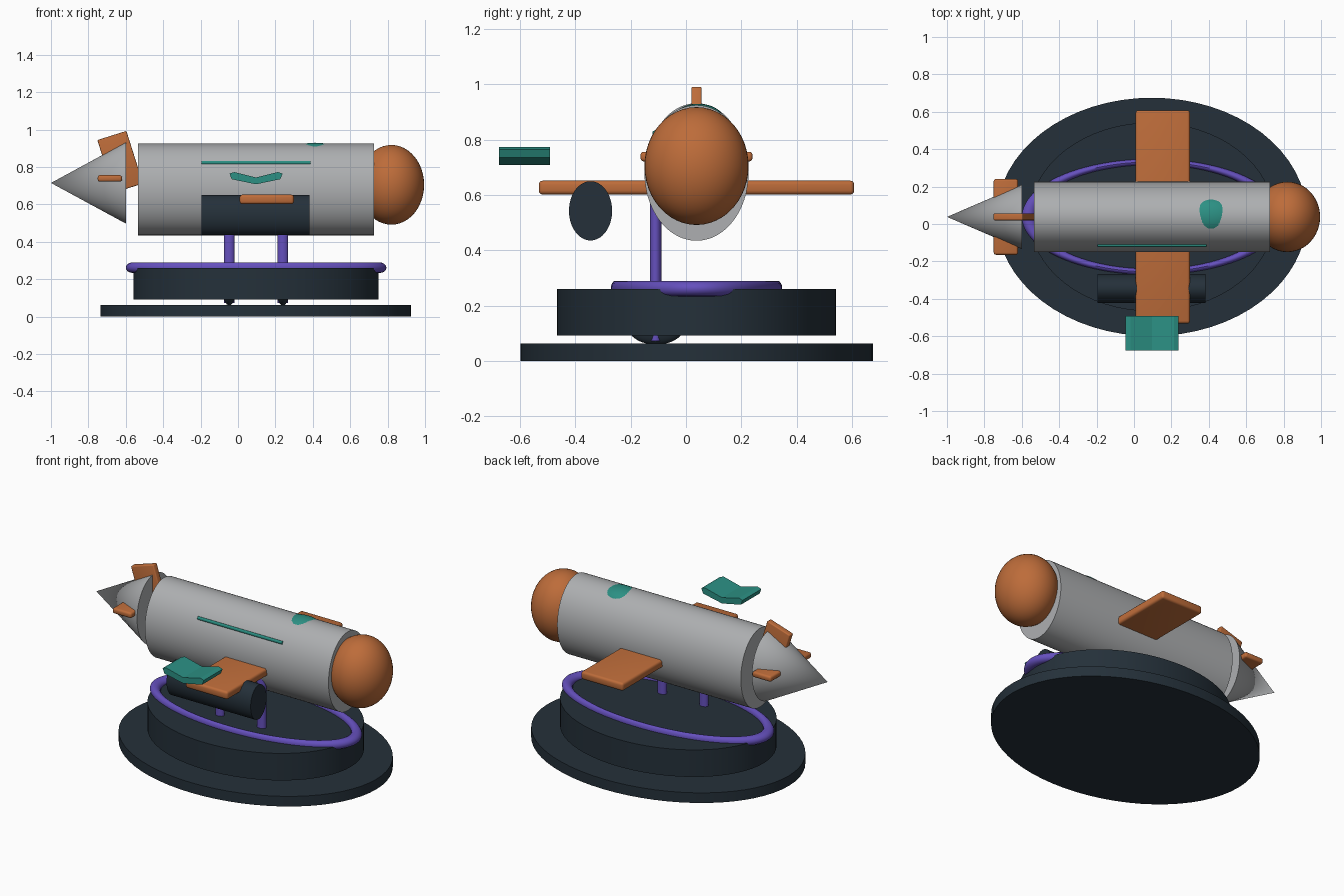
import bpy
from math import radians, pi

cube = bpy.data.objects.get("Cube")
if cube:
    bpy.data.objects.remove(cube, do_unlink=True)


def material(name, color):
    m = bpy.data.materials.new(name)
    m.use_nodes = True
    m.diffuse_color = (*color, 1)
    m.node_tree.nodes["Principled BSDF"].inputs["Base Color"].default_value = (*color, 1)
    return m


navy = material("dark navy", (0.018, 0.030, 0.042))
grey = material("hull grey", (0.42, 0.43, 0.44))
orange = material("burnt orange", (0.51, 0.15, 0.042))
teal = material("teal", (0.025, 0.28, 0.23))
purple = material("purple", (0.13, 0.08, 0.51))

MID = 0.038  # y of the craft's centre line


def finish(name, mat, size=(1, 1, 1), rot=(0, 0, 0), bevel=0, smooth=True):
    """Name, scale and shade the active object."""
    ob = bpy.context.object
    ob.name = name
    ob.data.name = name
    ob.data.materials.append(mat)
    ob.rotation_euler = rot
    bpy.ops.object.transform_apply(location=False, rotation=True, scale=False)
    ob.scale = size
    bpy.ops.object.transform_apply(location=False, rotation=False, scale=True)
    if bevel:
        mod = ob.modifiers.new("soft_edges", "BEVEL")
        mod.width = bevel
        mod.segments = 3
        bpy.ops.object.modifier_apply(modifier=mod.name)
    if smooth:
        bpy.ops.object.shade_smooth_by_angle(angle=radians(35))
    return ob


def cylinder(name, mat, loc, radii, axis="z"):
    """Elliptic cylinder; radii are half sizes along x, y and z."""
    bpy.ops.mesh.primitive_cylinder_add(vertices=64, radius=1, depth=2, location=loc)
    return finish(name, mat, radii, (0, pi / 2, 0) if axis == "x" else (0, 0, 0))


def ellipsoid(name, mat, loc, radii):
    bpy.ops.mesh.primitive_uv_sphere_add(segments=48, ring_count=24, radius=1, location=loc)
    return finish(name, mat, radii)


def box(name, mat, loc, size, bevel, tilt=0):
    bpy.ops.mesh.primitive_cube_add(size=1, location=loc)
    ob = finish(name, mat, size, bevel=bevel)
    ob.rotation_euler.y = tilt
    return ob


# Stand: two stacked discs and an oval ring
cylinder("base_disc", navy, (0.095, MID, 0.0315), (0.83, 0.637, 0.0315))
cylinder("upper_disc", navy, (0.095, MID, 0.177), (0.655, 0.505, 0.084))
bpy.ops.mesh.primitive_torus_add(major_segments=96, minor_segments=16, major_radius=1,
                                 minor_radius=0.054, location=(0.097, MID, 0.262))
finish("stand_ring", purple, (0.661, 0.294, 0.52))

# Support legs with rounded feet
for side, x in (("right", -0.047), ("left", 0.24)):
    cylinder(side + "_leg", purple, (x, -0.11, 0.335), (0.028, 0.021, 0.262))
    ellipsoid(side + "_foot", navy, (x, -0.108, 0.12), (0.03, 0.1, 0.06))

# Body, rounded nose and pointed tail
cylinder("fuselage", grey, (0.096, MID, 0.68), (0.631, 0.188, 0.245), "x")
ellipsoid("nose_ball", orange, (0.82, MID, 0.705), (0.175, 0.188, 0.213))
bpy.ops.mesh.primitive_cone_add(vertices=64, radius1=1, depth=2, location=(-0.8, MID, 0.715))
finish("tail_cone", grey, (0.2, 0.172, 0.217), (0, -pi / 2, 0))

# Wing and tail fins
box("wing", orange, (0.154, MID, 0.627), (0.29, 1.14, 0.05), 0.014)
box("tail_fins", orange, (-0.685, MID, 0.739), (0.13, 0.405, 0.035), 0.012)
box("dorsal_fin", orange, (-0.63, MID, 0.828), (0.163, 0.037, 0.295), 0.006, radians(-17.5))

# Engine pod under the front wing
cylinder("engine_pod", navy, (0.094, -0.345, 0.543), (0.289, 0.078, 0.107), "x")

# Side stripe and roof window
cylinder("side_stripe", teal, (0.096, -0.114, 0.823), (0.291, 0.008, 0.01), "x")
ellipsoid("roof_window", teal, (0.412, MID + 0.006, 0.87), (0.14, 0.094, 0.06))

# Floating chevron: a profile in x and z, thickened along y
profile = [(-0.045, 0.765), (-0.02, 0.773), (0.096, 0.744), (0.213, 0.773), (0.238, 0.765),
           (0.226, 0.735), (0.096, 0.708), (-0.034, 0.735)]
mesh = bpy.data.meshes.new("chevron")
n = len(profile)
verts = [(x, y, z) for y in (-0.675, -0.491) for x, z in profile]
# split the end caps at the crease so they stay convex
caps = [(0, 1, 2, 6, 7), (2, 3, 4, 5, 6)]
faces = caps + [tuple(i + n for i in reversed(c)) for c in caps]
faces += [((i + 1) % n, i, i + n, (i + 1) % n + n) for i in range(n)]
mesh.from_pydata(verts, [], faces)
mesh.materials.append(teal)
chevron = bpy.data.objects.new("chevron", mesh)
bpy.context.collection.objects.link(chevron)

# Make the chevron's normals point outward
import bmesh
bm = bmesh.new()
bm.from_mesh(mesh)
bmesh.ops.recalc_face_normals(bm, faces=bm.faces)
bm.to_mesh(mesh)
bm.free()
